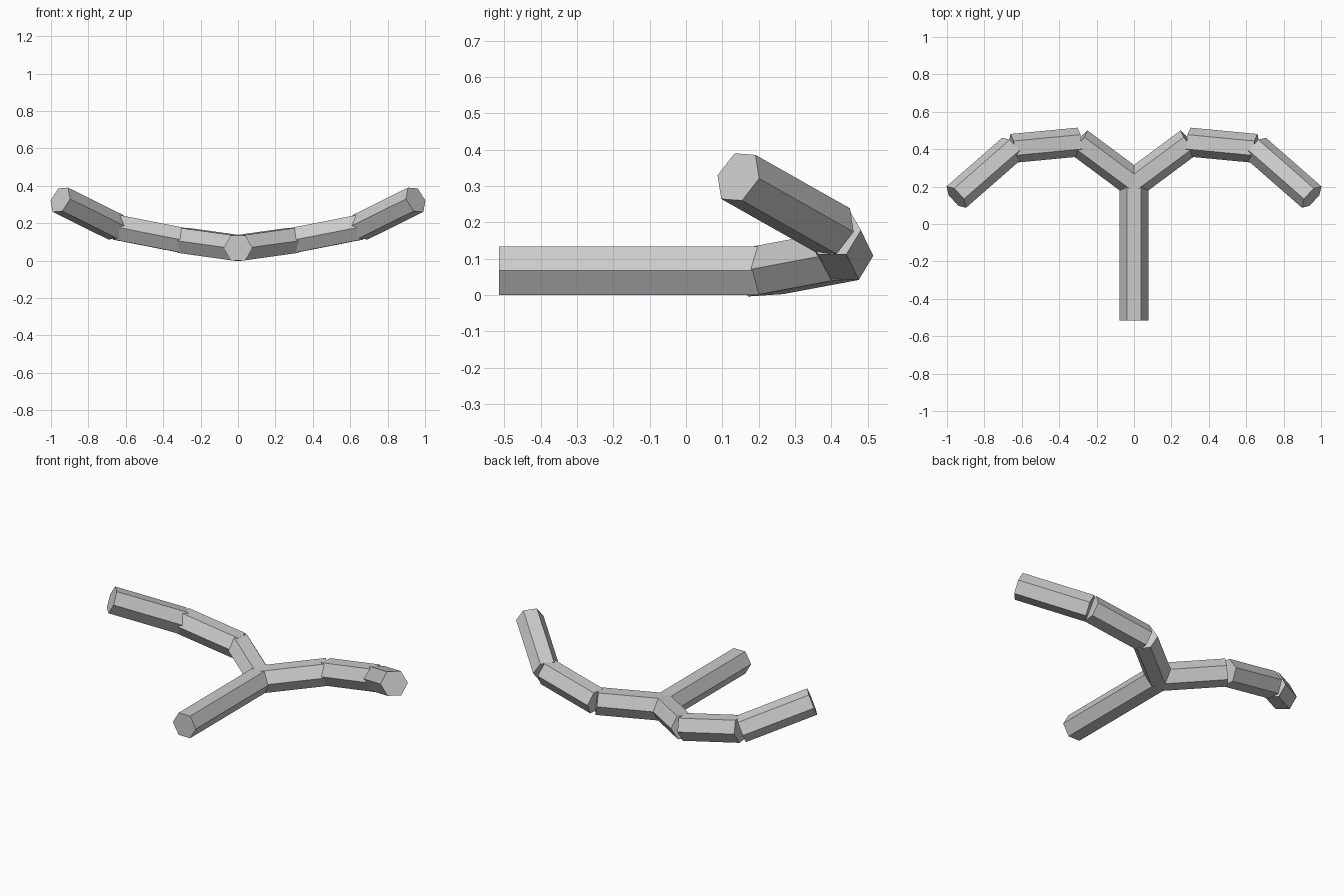
import bpy, bmesh
from mathutils import Vector, Matrix

if "Cube" in bpy.data.objects:
    bpy.data.objects.remove(bpy.data.objects["Cube"])

R = 0.0775  # hexagon corner radius


def hex_bar(name, a, b, roll=0.0, mirrored=True):
    """Six-sided bar from a to b, flat side up."""
    a, b = Vector(a), Vector(b)
    d = (b - a).normalized()
    side = d.cross(Vector((0, 0, 1))).normalized()
    side = Matrix.Rotation(roll, 3, d) @ side
    up = side.cross(d)
    bm = bmesh.new()
    bmesh.ops.create_cone(bm, cap_ends=True, segments=6, radius1=R, radius2=R,
                          depth=(b - a).length)
    # turn the primitive so that a pair of corners lies on its local x axis
    if not any(abs(v.co.y) < 1e-4 for v in bm.verts):
        bmesh.ops.rotate(bm, verts=bm.verts, matrix=Matrix.Rotation(0.5235988, 3, 'Z'))
    frame = Matrix((side, -up, d)).transposed()
    if frame.determinant() < 0:
        frame = Matrix((side, up, d)).transposed()
    bmesh.ops.transform(bm, verts=bm.verts,
                        matrix=Matrix.Translation((a + b) / 2) @ frame.to_4x4())
    # trim at the centre plane so the two halves meet in a mitre
    if mirrored:
        bmesh.ops.bisect_plane(bm, geom=bm.verts[:] + bm.edges[:] + bm.faces[:],
                               plane_co=(0, 0, 0), plane_no=(-1, 0, 0), clear_outer=True)
    bmesh.ops.recalc_face_normals(bm, faces=bm.faces)
    me = bpy.data.meshes.new(name)
    bm.to_mesh(me)
    bm.free()
    ob = bpy.data.objects.new(name, me)
    bpy.context.collection.objects.link(ob)
    if mirrored:
        ob.modifiers.new("Mirror", 'MIRROR')
    return ob


# straight handle
hex_bar("stem", (0, -0.515, 0.067), (0, 0.21, 0.067), mirrored=False)

# curved arms, three bars per side
root = Vector((0, 0.219, 0.067))
elbow = Vector((0.295, 0.438, 0.108))
bend = Vector((0.653, 0.404, 0.178))
tip = Vector((0.95, 0.144, 0.325))
hex_bar("inner_arm", root - (elbow - root) * 0.5, elbow)
hex_bar("middle_arm", elbow, bend)
hex_bar("outer_arm", bend, tip, roll=-0.06)
